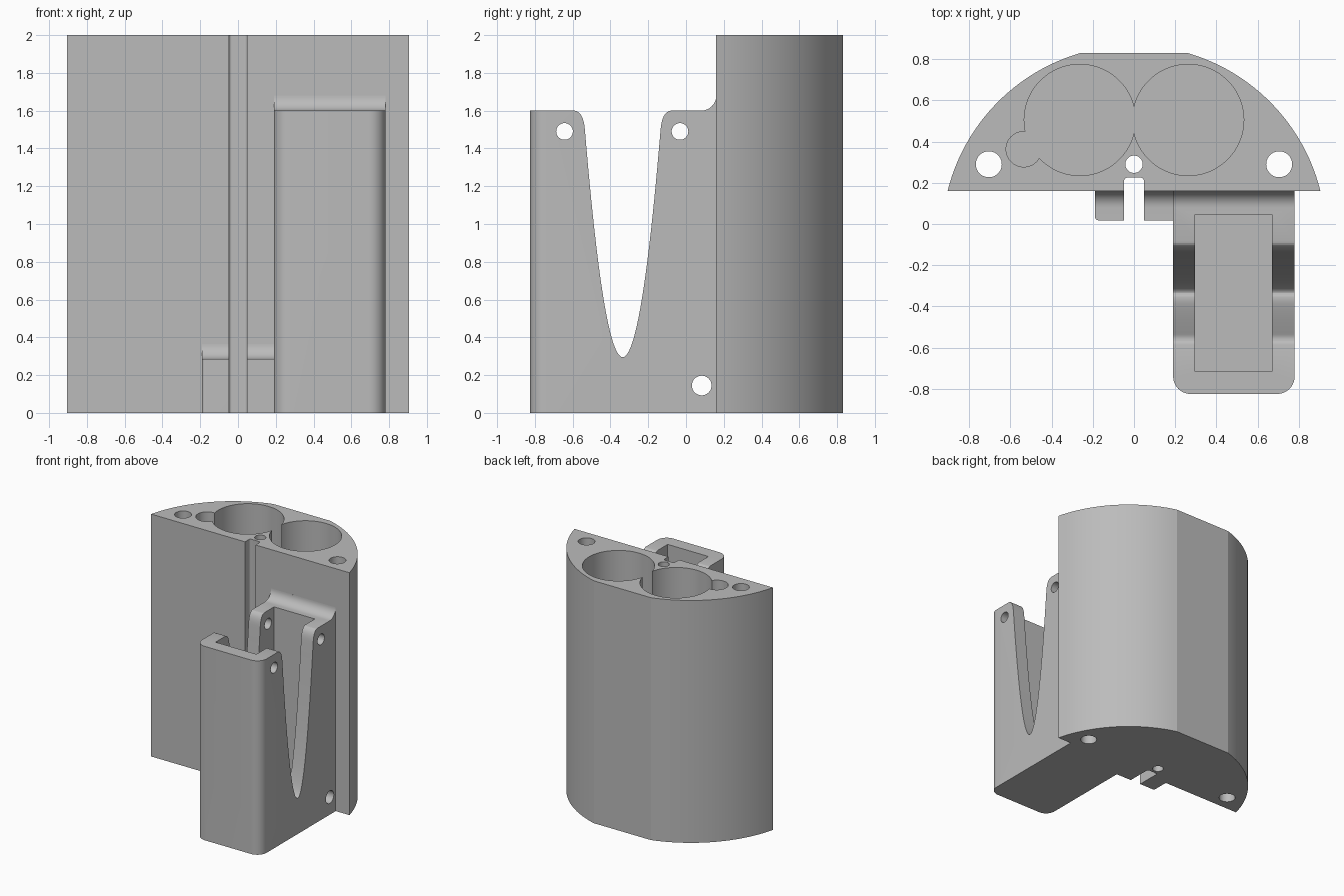
import bpy, bmesh, math
from mathutils import Vector

if "Cube" in bpy.data.objects:
    bpy.data.objects.remove(bpy.data.objects["Cube"])

grey = bpy.data.materials.new("grey plastic")
grey.diffuse_color = (0.5, 0.5, 0.5, 1)
grey.use_nodes = True
grey.node_tree.nodes["Principled BSDF"].inputs["Base Color"].default_value = grey.diffuse_color


def prism(name, pts, axis, a, b, bevels=()):
    """Extrude a 2D profile along z (x,y points) or x (y,z points).
    bevels: (test on a vertical edge position, radius)"""
    def place(p, h):
        return Vector((p[0], p[1], h)) if axis == 'z' else Vector((h, p[0], p[1]))
    bm = bmesh.new()
    lo = [bm.verts.new(place(p, a)) for p in pts]
    hi = [bm.verts.new(place(p, b)) for p in pts]
    bm.faces.new(lo)
    bm.faces.new(hi)
    n = len(pts)
    for i in range(n):
        j = (i + 1) % n
        bm.faces.new((lo[i], lo[j], hi[j], hi[i]))
    bmesh.ops.recalc_face_normals(bm, faces=bm.faces[:])
    for test, radius in bevels:
        edges = []
        for e in bm.edges:
            p, q = e.verts[0].co, e.verts[1].co
            if (p - q).xy.length < 1e-5 and test(p):
                edges.append(e)
        bmesh.ops.bevel(bm, geom=edges, offset=radius, segments=10,
                        profile=0.5, affect='EDGES')
    me = bpy.data.meshes.new(name)
    bm.to_mesh(me)
    bm.free()
    ob = bpy.data.objects.new(name, me)
    me.materials.append(grey)
    bpy.context.collection.objects.link(ob)
    return ob


def arc(cx, cy, r, a0, a1, n):
    """Points on a circle between two angles in degrees."""
    out = []
    for i in range(n + 1):
        t = math.radians(a0 + (a1 - a0) * i / n)
        out.append((cx + r * math.cos(t), cy + r * math.sin(t)))
    return out


def rod(cx, cy, r, axis, a, b, n=64):
    return prism("cutter", arc(cx, cy, r, 0, 360, n)[:-1], axis, a, b)


def rect(x0, x1, y0, y1):
    return [(x0, y0), (x1, y0), (x1, y1), (x0, y1)]


def combine(target, other, op):
    m = target.modifiers.new("bool", 'BOOLEAN')
    m.operation, m.solver, m.object = op, 'EXACT', other
    bpy.context.view_layer.objects.active = target
    bpy.ops.object.modifier_apply(modifier=m.name)
    bpy.data.objects.remove(other, do_unlink=True)


# Main body: curved back with a flat strip
CY, R = -0.066, 0.933
a0 = math.degrees(math.atan2(0.16 - CY, 0.905))
a1 = math.degrees(math.atan2(0.83 - CY, 0.26))
outline = arc(0, CY, R, a0, a1, 24) + arc(0, CY, R, 180 - a1, 180 - a0, 24)
holder = prism("battery_holder", outline, 'z', 0, 2)

# Front box: side profile with parabolic finger slot and top fillet
slot_y, slot_z, k = -0.335, 0.295, 30
half = [(0.255, 1.6)]
w = math.sqrt((1.5 - slot_z) / k)
for i in range(1, 9):                     # rounded lip of the slot
    t = i / 8
    half.append(((1 - t) ** 2 * 0.255 + 2 * t * (1 - t) * (w + 0.008) + t * t * w,
                 (1 - t) ** 2 * 1.6 + 2 * t * (1 - t) * 1.595 + t * t * 1.5))
for i in range(1, 25):                    # parabola down to its lowest point
    u = w * (1 - i / 24)
    half.append((u, slot_z + k * u * u))
side = [(-0.825, 0), (-0.825, 1.6)]
side += [(slot_y - u, z) for u, z in half]
side += [(slot_y + u, z) for u, z in reversed(half[:-1])]
side += arc(0.08, 1.68, 0.08, -90, 0, 12) + [(0.2, 1.68), (0.2, 0)]
box = prism("box", side, 'x', 0.19, 0.78)
# Round the two front corners of the box
mask = prism("mask", rect(0.19, 0.78, -0.825, 0.5), 'z', -0.1, 1.9,
             [(lambda p: p.y < -0.8, 0.085)])
combine(box, mask, 'INTERSECT')
combine(holder, box, 'UNION')

# Low clip blocks with a fillet against the body
clip_side = [(0.018, 0), (0.018, 0.285)]
clip_side += arc(0.08, 0.365, 0.08, -90, 0, 12) + [(0.2, 0.365), (0.2, 0)]
clip = prism("clip", clip_side, 'x', -0.19, 0.25)
mask = prism("mask", rect(-0.19, 0.4, 0.018, 0.5), 'z', -0.1, 0.6,
             [(lambda p: p.y < 0.1 and p.x < 0, 0.018)])
combine(clip, mask, 'INTERSECT')
combine(holder, clip, 'UNION')

# Cuts: box pocket, wire slot, battery wells, screw and pin holes
FLOOR = 0.105
cutters = [
    prism("cutter", rect(0.297, 0.67, -0.717, 0.045), 'z', FLOOR, 2.1),
    prism("cutter", rect(-0.048, 0.048, -0.2, 0.225), 'z', -0.1, 2.1,
          [(lambda p: p.y > 0.2, 0.015)]),
    rod(-0.263, 0.505, 0.27, 'z', FLOOR, 2.1, 96),
    rod(0.263, 0.505, 0.27, 'z', FLOOR, 2.1, 96),
    rod(-0.535, 0.363, 0.086, 'z', FLOOR, 2.1),
    rod(0, 0.29, 0.042, 'z', -0.1, 2.1, 48),
    rod(-0.705, 0.29, 0.063, 'z', -0.1, 2.1),
    rod(0.705, 0.29, 0.063, 'z', -0.1, 2.1),
    rod(-0.643, 1.49, 0.044, 'x', 0.1, 0.9, 48),
    rod(-0.032, 1.49, 0.044, 'x', 0.1, 0.9, 48),
    rod(0.083, 0.145, 0.052, 'x', -0.3, 0.9, 48),
]
for c in cutters:
    combine(holder, c, 'DIFFERENCE')

# Smooth curved walls, keep corners crisp
bpy.ops.object.select_all(action='DESELECT')
holder.select_set(True)
bpy.context.view_layer.objects.active = holder
bpy.ops.object.shade_smooth_by_angle(angle=math.radians(14))
